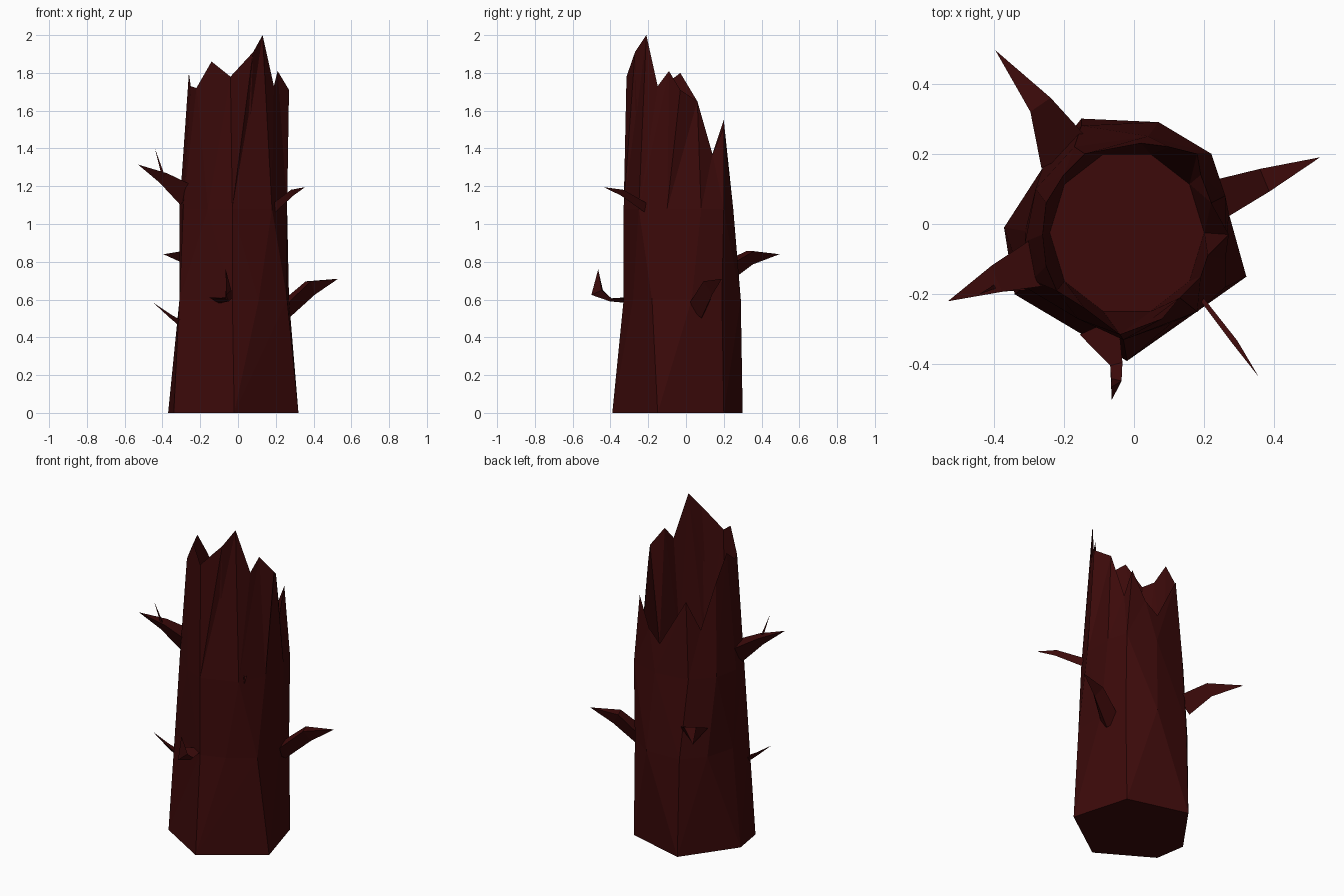
import bpy, bmesh, math
from mathutils import Vector

cube = bpy.data.objects.get("Cube")
if cube:
    bpy.data.objects.remove(cube, do_unlink=True)

bark = bpy.data.materials.new("dark_red_bark")
bark.use_nodes = True
colour = (0.045, 0.003, 0.003, 1)
bark.diffuse_color = colour
bark.node_tree.nodes["Principled BSDF"].inputs["Base Color"].default_value = colour


def finish(name, bm):
    bmesh.ops.recalc_face_normals(bm, faces=bm.faces[:])
    mesh = bpy.data.meshes.new(name)
    bm.to_mesh(mesh)
    bm.free()
    mesh.materials.append(bark)
    obj = bpy.data.objects.new(name, mesh)
    bpy.context.collection.objects.link(obj)


def turn(v):
    return math.atan2(v.co.y, v.co.x) % math.tau


def make_ring(bm, points, z=None):
    """Vertices of one ring, sorted by angle round the trunk."""
    verts = [bm.verts.new((p[0], p[1], p[2] if z is None else z)) for p in points]
    return sorted(verts, key=turn)


def stitch(bm, low, high):
    """Triangle strip between two rings with different vertex counts."""
    i = j = 0
    while i < len(low) or j < len(high):
        a, b = low[i % len(low)], high[j % len(high)]
        a2, b2 = low[(i + 1) % len(low)], high[(j + 1) % len(high)]
        next_a = turn(a2) + math.tau * ((i + 1) // len(low))
        next_b = turn(b2) + math.tau * ((j + 1) // len(high))
        if j >= len(high) or (i < len(low) and next_a <= next_b):
            bm.faces.new((a, a2, b))
            i += 1
        else:
            bm.faces.new((a, b2, b))
            j += 1


# Trunk outlines, from the roots to the splintered rim
base = [(.32, -.15), (.22, .2), (-.15, .3), (-.37, -.01), (-.34, -.2), (-.02, -.39)]
waist = [(.26, -.18), (.27, .03), (.22, .19), (.07, .29), (-.15, .28),
         (-.26, .16), (-.31, -.02), (-.31, -.18), (-.03, -.33), (.11, -.28)]
chest = [(.26, -.1), (.26, .08), (.22, .2), (.04, .25), (-.17, .22),
         (-.28, .1), (-.31, -.05), (-.29, -.16), (-.16, -.27), (-.03, -.33), (.18, -.25)]
rim = [(.27, -.03, 1.71), (.22, .06, 1.65), (.19, .14, 1.37), (.18, .2, 1.51),
       (.1, .22, 1.33), (.02, .23, 1.26), (-.14, .2, 1.55), (-.2, .14, 1.37),
       (-.25, .06, 1.65), (-.26, -.03, 1.8), (-.25, -.12, 1.73),
       (-.22, -.19, 1.72), (-.14, -.24, 1.86), (-.04, -.315, 1.78), (.08, -.27, 1.91),
       (.13, -.21, 2), (.19, -.15, 1.73), (.21, -.09, 1.81)]
steps = [math.tau * k / 10 for k in range(10)]
hollow = [(.22 * math.cos(a) - .02, .235 * math.sin(a) - .025) for a in steps]

bm = bmesh.new()
rings = [make_ring(bm, base, 0), make_ring(bm, waist, .6), make_ring(bm, chest, 1.08),
         make_ring(bm, rim), make_ring(bm, hollow, 1.1)]
for low, high in zip(rings, rings[1:]):
    stitch(bm, low, high)
bm.faces.new(rings[0])
bm.faces.new(rings[-1])
finish("hollow_trunk", bm)


def branch(name, path, widths, heights):
    """Three-sided broken branch that tapers to a point at the end of its path."""
    bm = bmesh.new()
    pts = [Vector(p) for p in path]
    previous = None
    for k, (w, h) in enumerate(zip(widths, heights)):
        along = (pts[k + 1] - pts[max(k - 1, 0)]).normalized()
        side = along.cross(Vector((0, 0, 1))).normalized()
        up = side.cross(along)
        ring = [bm.verts.new(pts[k] + side * w * s + up * h * t)
                for s, t in ((-1, .6), (1, .6), (0, -1))]
        if previous:
            for n in range(3):
                m = (n + 1) % 3
                bm.faces.new((previous[n], previous[m], ring[m], ring[n]))
        else:
            bm.faces.new(ring)
        previous = ring
    tip = bm.verts.new(pts[-1])
    for n in range(3):
        bm.faces.new((previous[n], previous[(n + 1) % 3], tip))
    finish(name, bm)


# Broken branches
branch("left_branch", [(.24, .07, .54), (.385, .13, .67), (.53, .19, .71)],
       (.06, .035), (.05, .05))
branch("right_upper_branch", [(-.27, -.11, 1.16), (-.4, -.16, 1.25), (-.53, -.22, 1.315)],
       (.075, .04), (.07, .035))
branch("right_upper_twig", [(-.4, -.18, 1.27), (-.44, -.2, 1.4)], (.006,), (.008,))
branch("right_lower_twig", [(-.28, -.16, .46), (-.36, -.18, .515), (-.45, -.2, .585)],
       (.03, .012), (.02, .01))
branch("back_branch", [(-.2, .21, .75), (-.27, .345, .83), (-.395, .495, .84)],
       (.08, .035), (.06, .045))
branch("front_upper_branch", [(.19, -.21, 1.09), (.29, -.34, 1.17), (.355, -.435, 1.195)],
       (.006, .008), (.03, .02))
branch("front_lower_branch", [(-.1, -.29, .6), (-.05, -.4, .6), (-.055, -.465, .64),
                              (-.065, -.465, .76)], (.06, .018, .015), (.02, .01, .04))
